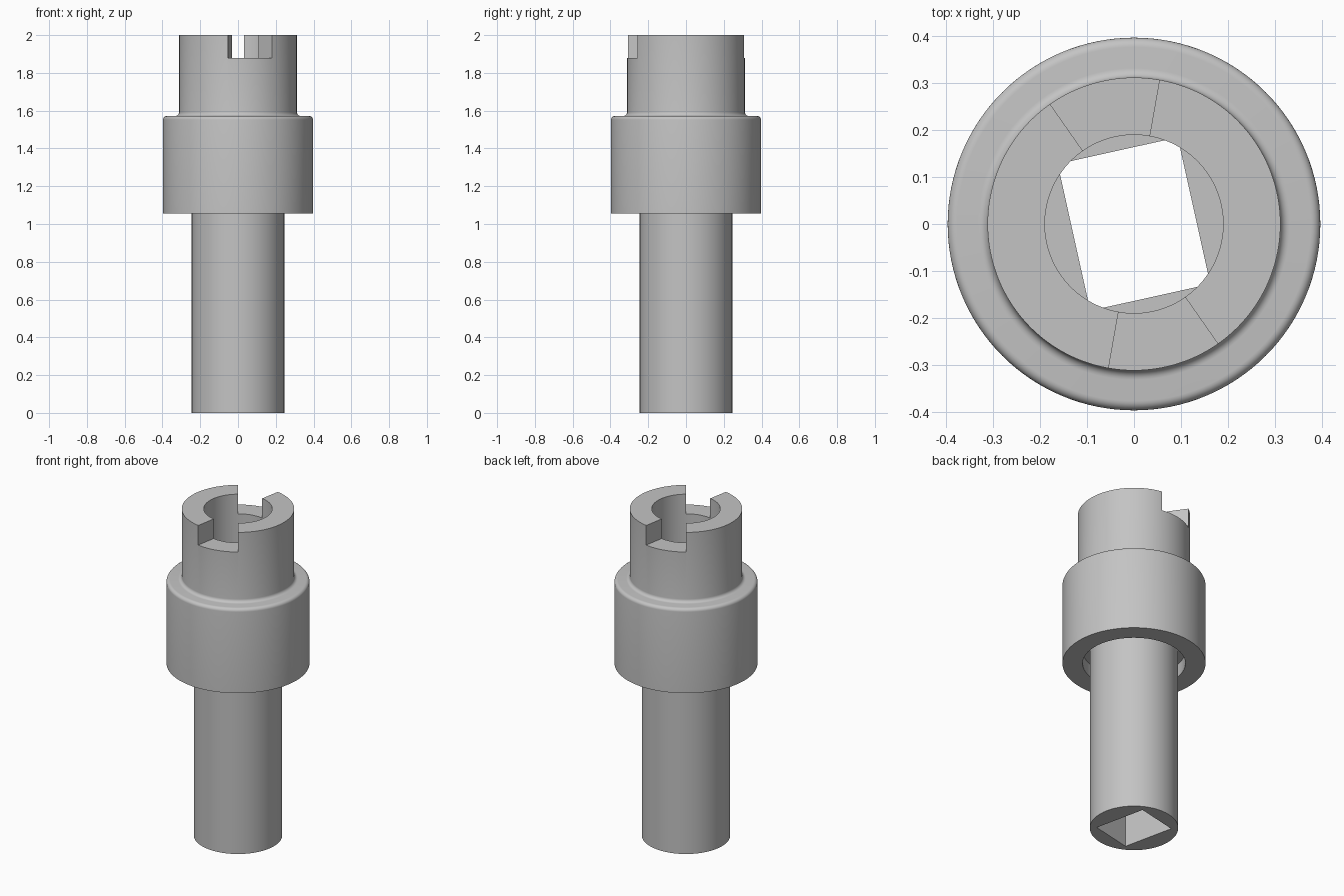
import bpy, bmesh, math
from math import cos, sin, radians

if "Cube" in bpy.data.objects:
    bpy.data.objects.remove(bpy.data.objects["Cube"])

SEGMENTS = 128

steel = bpy.data.materials.new("steel_grey")
steel.diffuse_color = (0.55, 0.55, 0.55, 1)
steel.use_nodes = True
steel.node_tree.nodes["Principled BSDF"].inputs["Base Color"].default_value = steel.diffuse_color


def add_object(name, bm):
    bmesh.ops.recalc_face_normals(bm, faces=bm.faces)
    mesh = bpy.data.meshes.new(name)
    bm.to_mesh(mesh)
    bm.free()
    obj = bpy.data.objects.new(name, mesh)
    mesh.materials.append(steel)
    bpy.context.collection.objects.link(obj)
    return obj


def arc(cx, cz, r, a0, a1, n=6):
    angles = [radians(a0 + (a1 - a0) * i / n) for i in range(n + 1)]
    return [(cx + r * cos(a), cz + r * sin(a)) for a in angles]


def lathe(name, profile):
    bm = bmesh.new()
    verts = [bm.verts.new((r, 0, z)) for r, z in profile]
    edges = [bm.edges.new(pair) for pair in zip(verts, verts[1:])]
    bmesh.ops.spin(bm, geom=verts + edges, cent=(0, 0, 0), axis=(0, 0, 1),
                   angle=2 * math.pi, steps=SEGMENTS, use_duplicate=False)
    bmesh.ops.remove_doubles(bm, verts=bm.verts, dist=1e-5)
    return add_object(name, bm)


def prism(name, outline, z0, z1):
    bm = bmesh.new()
    face = bm.faces.new([bm.verts.new((x, y, z0)) for x, y in outline])
    ext = bmesh.ops.extrude_face_region(bm, geom=[face])
    top = [v for v in ext["geom"] if isinstance(v, bmesh.types.BMVert)]
    bmesh.ops.translate(bm, verts=top, vec=(0, 0, z1 - z0))
    obj = add_object(name, bm)
    obj.hide_render = True
    return obj


def polar(r, degrees):
    return (r * cos(radians(degrees)), r * sin(radians(degrees)))


# Shaft, collar with recessed underside, and bored head in one turned body
profile = [(0, 0), (0.245, 0), (0.245, 1.135), (0.285, 1.135), (0.285, 1.055), (0.397, 1.055)]
profile += arc(0.377, 1.552, 0.02, 0, 90)        # rounded collar rim
profile += arc(0.332, 1.592, 0.02, 270, 180)     # fillet at the head
profile += [(0.312, 2), (0.19, 2), (0.19, 1.2), (0, 1.2)]
body = lathe("socket_body", profile)

# Rectangular through-hole, turned slightly about the axis
turn = radians(12.5)
hole = [(x * cos(turn) - y * sin(turn), x * sin(turn) + y * cos(turn))
        for x, y in ((-0.131, -0.16), (0.131, -0.16), (0.131, 0.16), (-0.131, 0.16))]
cutters = [prism("hole_cutter", hole, -0.1, 1.6)]

# Two opposite notches in the head rim
for start in (80, 260):
    wedge = [polar(0.1, start), polar(0.5, start), polar(0.5, start + 45), polar(0.1, start + 45)]
    cutters.append(prism("notch_cutter", wedge, 1.88, 2.1))

for cutter in cutters:
    mod = body.modifiers.new(cutter.name, 'BOOLEAN')
    mod.operation = 'DIFFERENCE'
    mod.solver = 'EXACT'
    mod.object = cutter

# Bake the cuts, then remove the cutters
bpy.context.view_layer.update()
graph = bpy.context.evaluated_depsgraph_get()
cut_mesh = bpy.data.meshes.new_from_object(body.evaluated_get(graph))
body.modifiers.clear()
body.data = cut_mesh
for cutter in cutters:
    bpy.data.objects.remove(cutter)

bpy.context.view_layer.objects.active = body
body.select_set(True)
bpy.ops.object.shade_smooth_by_angle(angle=radians(30))
